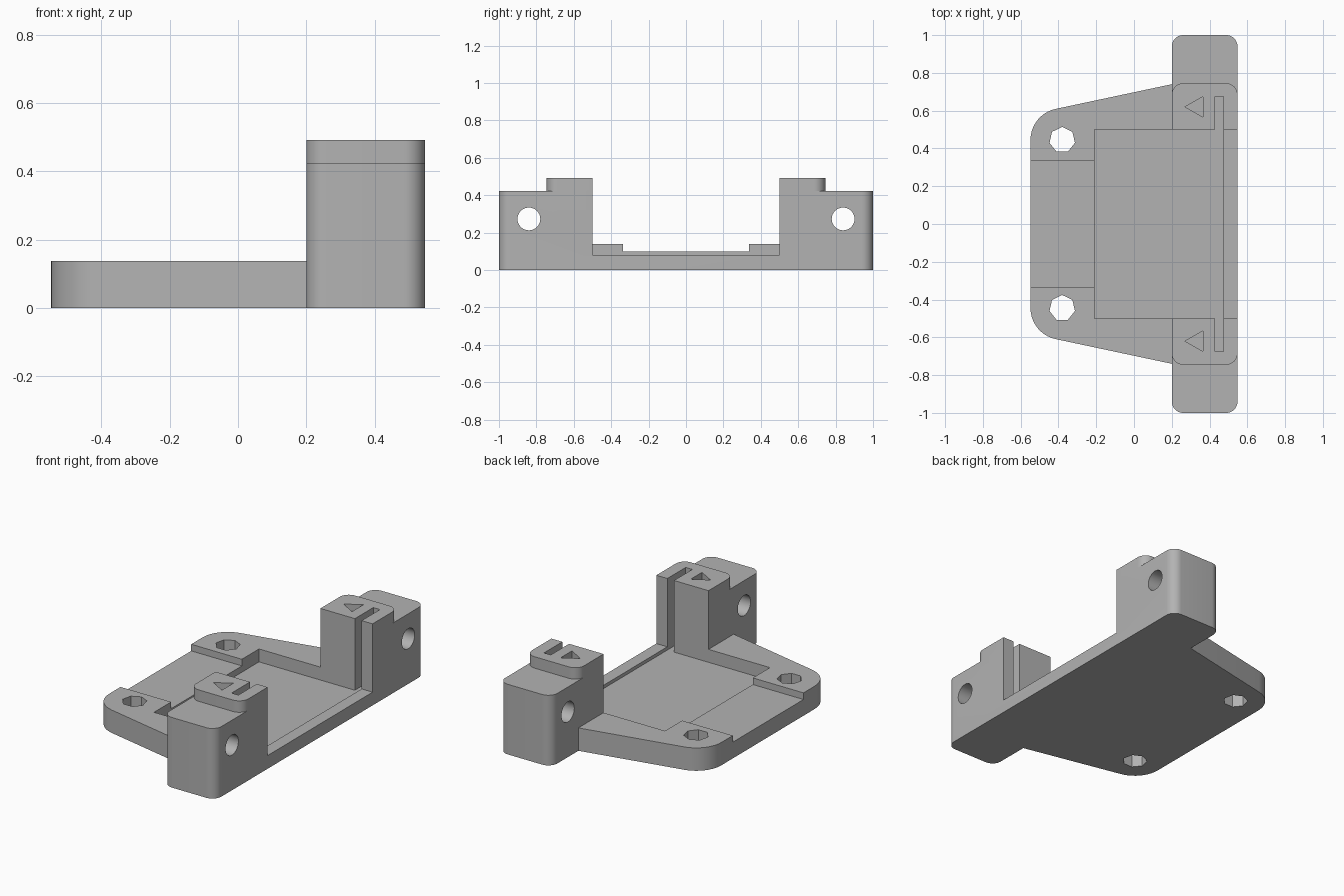
import bpy, math

if "Cube" in bpy.data.objects:
    bpy.data.objects.remove(bpy.data.objects["Cube"])

XE = 0.548            # half length in x
BAR_X = 0.20          # rear face of the towers


def prism(name, pts, z0, z1):
    """Extrude a counter-clockwise xy outline from z0 to z1."""
    n = len(pts)
    verts = [(x, y, z0) for x, y in pts] + [(x, y, z1) for x, y in pts]
    faces = [tuple(reversed(range(n))), tuple(range(n, 2 * n))]
    faces += [(i, (i + 1) % n, n + (i + 1) % n, n + i) for i in range(n)]
    me = bpy.data.meshes.new(name)
    me.from_pydata(verts, [], faces)
    ob = bpy.data.objects.new(name, me)
    bpy.context.collection.objects.link(ob)
    return ob


def box(x0, x1, y0, y1, z0, z1):
    return prism("cutter", [(x0, y0), (x1, y0), (x1, y1), (x0, y1)], z0, z1)


def arc(cx, cy, r, a0, a1, n=10):
    return [(cx + r * math.cos(math.radians(a0 + (a1 - a0) * i / n)),
             cy + r * math.sin(math.radians(a0 + (a1 - a0) * i / n))) for i in range(n + 1)]


def round_rect(x0, x1, y0, y1, r):
    return (arc(x0 + r, y0 + r, r, 180, 270) + arc(x1 - r, y0 + r, r, 270, 360)
            + arc(x1 - r, y1 - r, r, 0, 90) + arc(x0 + r, y1 - r, r, 90, 180))


def boolean(target, other, op):
    m = target.modifiers.new("bool", 'BOOLEAN')
    m.operation, m.solver, m.object = op, 'EXACT', other
    bpy.context.view_layer.objects.active = target
    bpy.ops.object.modifier_apply(modifier=m.name)
    bpy.data.objects.remove(other, do_unlink=True)


# cross bar that becomes the two towers
body = prism("mounting_bracket", round_rect(BAR_X, XE, -1, 1, 0.06), 0, 0.423)

# raised cap on the towers
boolean(body, prism("cap", round_rect(BAR_X, XE, -0.745, 0.745, 0.06), 0.3, 0.492), 'UNION')

# tapered base plate with rounded rear corners
HX, HY, R, T = -0.38, 0.445, 0.168, 12
half = arc(HX, HY, R, 90 + T, 180)
tx, ty = half[0]
edge = (0.38, ty + (0.38 - tx) * math.tan(math.radians(T)))
upper = [edge] + half
plate = upper + [(x, -y) for x, y in reversed(upper)]
boolean(body, prism("plate", plate, 0, 0.138), 'UNION')

# space between towers, sunken floor and rear channel
for b in ((-0.21, 1, -0.5, 0.5, 0.08, 1),
          (-0.21, 0.475, -0.5, 0.5, 0.06, 1),
          (-1, -0.15, -0.337, 0.337, 0.098, 1)):
    boolean(body, box(*b), 'DIFFERENCE')

for s in (-1, 1):
    # vertical slot in each tower
    y0, y1 = sorted((s * 0.4, s * 0.675))
    boolean(body, box(0.43, 0.475, y0, y1, 0.06, 1), 'DIFFERENCE')
    # arrow recess on each cap
    c = s * 0.62
    boolean(body, prism("arrow", [(0.27, c), (0.365, c - 0.054), (0.365, c + 0.054)],
                        0.45, 1), 'DIFFERENCE')
    # seven-sided hole in the plate
    boolean(body, prism("hole", arc(HX, s * HY, 0.069, 90, 90 + 360 * 6 / 7, 6),
                        -1, 1), 'DIFFERENCE')
    # round hole through each tower
    bpy.ops.mesh.primitive_cylinder_add(vertices=32, radius=0.061, depth=1,
                                        location=(0.4, s * 0.84, 0.273),
                                        rotation=(0, math.pi / 2, 0))
    boolean(body, bpy.context.object, 'DIFFERENCE')

# single grey material
mat = bpy.data.materials.new("grey")
mat.diffuse_color = (0.45, 0.45, 0.45, 1)
mat.use_nodes = True
mat.node_tree.nodes["Principled BSDF"].inputs["Base Color"].default_value = mat.diffuse_color
body.data.materials.clear()
body.data.materials.append(mat)
for p in body.data.polygons:
    p.material_index = 0

bpy.ops.object.select_all(action='DESELECT')
body.select_set(True)
bpy.context.view_layer.objects.active = body
bpy.ops.object.shade_smooth_by_angle(angle=math.radians(30))
